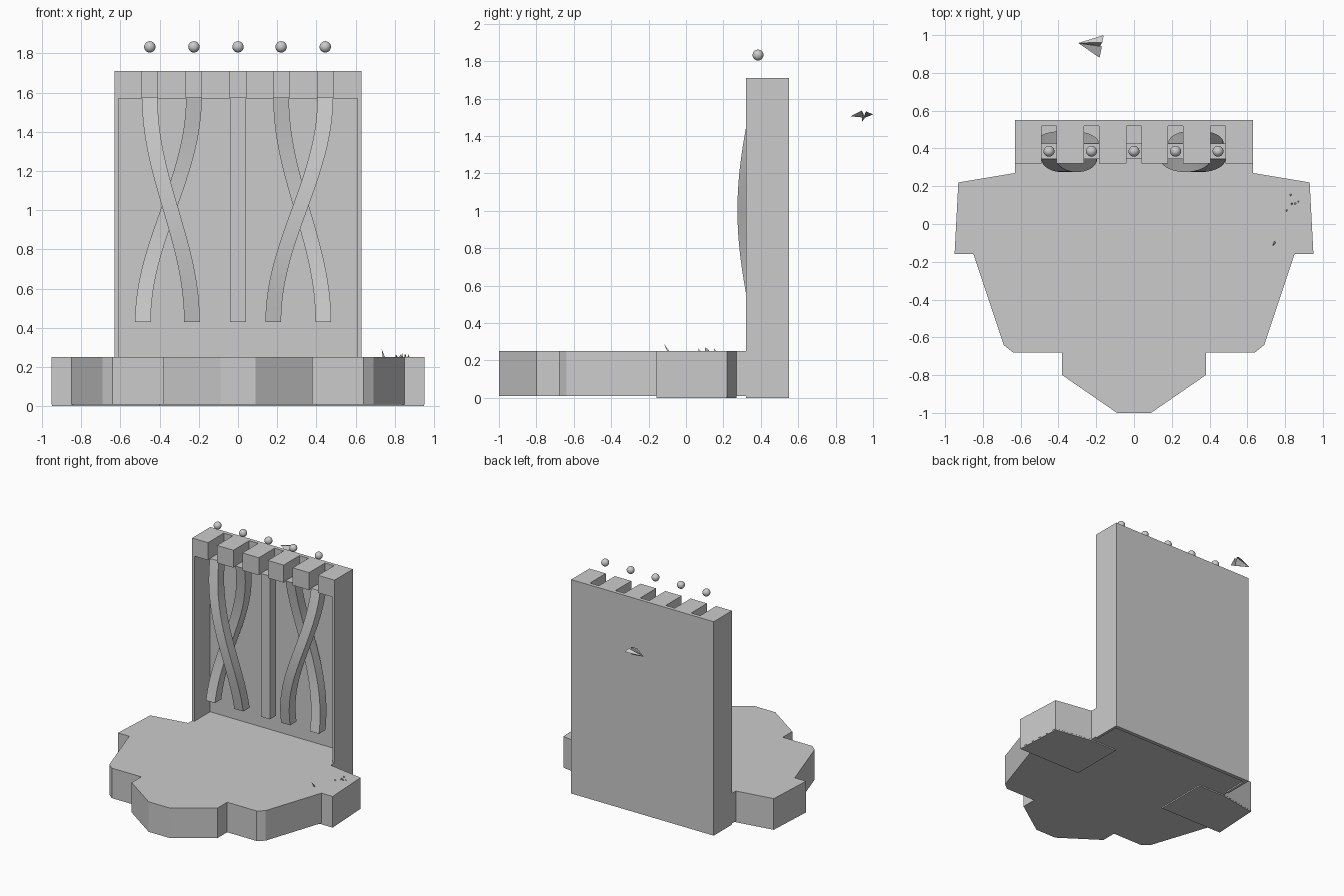
import bpy, bmesh, math, random
from mathutils import Vector, Matrix

if "Cube" in bpy.data.objects:
    bpy.data.objects.remove(bpy.data.objects["Cube"])

random.seed(4)


def finish(name, bm):
    bmesh.ops.recalc_face_normals(bm, faces=bm.faces)
    mesh = bpy.data.meshes.new(name)
    bm.to_mesh(mesh)
    bm.free()
    ob = bpy.data.objects.new(name, mesh)
    bpy.context.collection.objects.link(ob)
    return ob


def prism(name, outline, z0, z1):
    bm = bmesh.new()
    face = bm.faces.new([bm.verts.new((x, y, z0)) for x, y in outline])
    top = bmesh.ops.extrude_face_region(bm, geom=[face])["geom"]
    verts = [v for v in top if isinstance(v, bmesh.types.BMVert)]
    bmesh.ops.translate(bm, verts=verts, vec=(0, 0, z1 - z0))
    return finish(name, bm)


def box(name, x0, x1, y0, y1, z0, z1):
    return prism(name, [(x0, y0), (x1, y0), (x1, y1), (x0, y1)], z0, z1)


def strand(name, x_top, x_bottom, swing, steps=32):
    """Square bar following half a helix turn downwards."""
    bm = bmesh.new()
    h, y0, z0, z1 = 0.04, 0.385, 0.43, 1.575
    mid, half = (x_top + x_bottom) / 2, (x_top - x_bottom) / 2
    rings = []
    for i in range(steps + 1):
        t = i / steps
        x = mid + half * math.cos(math.pi * t)
        y = y0 - swing * math.sin(math.pi * t)
        z = z1 + (z0 - z1) * t
        rings.append([bm.verts.new((x + a * h, y + b * h, z))
                      for a, b in ((-1, -1), (1, -1), (1, 1), (-1, 1))])
    for r, s in zip(rings, rings[1:]):
        for k in range(4):
            bm.faces.new((r[k], r[(k + 1) % 4], s[(k + 1) % 4], s[k]))
    bm.faces.new(rings[0])
    bm.faces.new(rings[-1])
    ob = finish(name, bm)
    bpy.context.view_layer.objects.active = ob
    ob.select_set(True)
    bpy.ops.object.shade_smooth_by_angle(angle=math.radians(30))
    ob.select_set(False)


# Stepped base platform, mirrored outline
half = [(0.63, 0.54), (0.63, 0.27), (0.93, 0.22), (0.95, -0.16), (0.85, -0.16),
        (0.69, -0.64), (0.64, -0.68), (0.38, -0.68), (0.38, -0.80), (0.09, -1.0)]
prism("base", half + [(-x, y) for x, y in reversed(half)], 0.01, 0.25)

# Side foot slabs, slightly lower than the base underside
wing = [(0.40, -0.159), (0.949, -0.159), (0.929, 0.219), (0.63, 0.269), (0.40, 0.269)]
for s, side in ((1, "right"), (-1, "left")):
    prism("foot_slab_" + side, [(s * x, y) for x, y in wing], 0, 0.02)

# Upright wall: back panel and thin side columns
box("back_panel", -0.63, 0.63, 0.52, 0.55, 0, 1.71)
for s, side in ((1, "right"), (-1, "left")):
    box("side_column_" + side, *sorted((s * 0.61, s * 0.63)), 0.32, 0.52, 0, 1.57)

# Battlement blocks between the five slots
slots = [-0.45, -0.225, 0.0, 0.22, 0.445]
edges = [-0.63] + [e for x in slots for e in (x - 0.04, x + 0.04)] + [0.63]
for i in range(6):
    box(f"top_block_{i + 1}", edges[2 * i], edges[2 * i + 1], 0.32, 0.52, 1.57, 1.71)

# Hanging bars: two crossing pairs and one straight bar
for i, (top, bottom, swing) in enumerate([
        (-0.45, -0.235, 0.07), (-0.225, -0.485, -0.065), (0, 0, 0),
        (0.22, 0.435, -0.065), (0.445, 0.18, 0.07)]):
    strand(f"hanging_bar_{i + 1}", top, bottom, swing)

# Floating balls above the slots
for i, x in enumerate(slots):
    bm = bmesh.new()
    bmesh.ops.create_uvsphere(bm, u_segments=24, v_segments=12, radius=0.029,
                              matrix=Matrix.Translation((x, 0.385, 1.833)))
    for f in bm.faces:
        f.smooth = True
    finish(f"ball_{i + 1}", bm)

# Grass blades on the right of the base
bm = bmesh.new()
for x, y, h, lean in [(0.745, -0.095, 0.042, 0.025), (0.81, 0.075, 0.016, 0.01),
                      (0.835, 0.105, 0.02, -0.006), (0.83, 0.155, 0.016, 0.006),
                      (0.855, 0.11, 0.02, 0.008), (0.87, 0.12, 0.014, 0.004)]:
    a = random.uniform(0, 6.28)
    ring = [bm.verts.new((x + 0.007 * math.cos(a + k * 2.094),
                          y + 0.007 * math.sin(a + k * 2.094), 0.248)) for k in range(3)]
    tip = bm.verts.new((x - lean * 0.5, y - lean, 0.25 + h))
    bm.faces.new(ring)
    for k in range(3):
        bm.faces.new((ring[k], ring[(k + 1) % 3], tip))
finish("grass_blades", bm)

# Paper plane behind the wall: two wings folded into a keel
bm = bmesh.new()
nose, tip_a, fold_a, keel, fold_b, tip_b = [bm.verts.new(p) for p in (
    (-0.295, 0.958, 1.498), (-0.16, 1.0, 1.515), (-0.168, 0.962, 1.532),
    (-0.18, 0.94, 1.475), (-0.17, 0.94, 1.536), (-0.182, 0.88, 1.505))]
for a, b in ((tip_a, fold_a), (fold_a, keel), (keel, fold_b), (fold_b, tip_b)):
    bm.faces.new((nose, a, b))
finish("paper_plane", bm)
